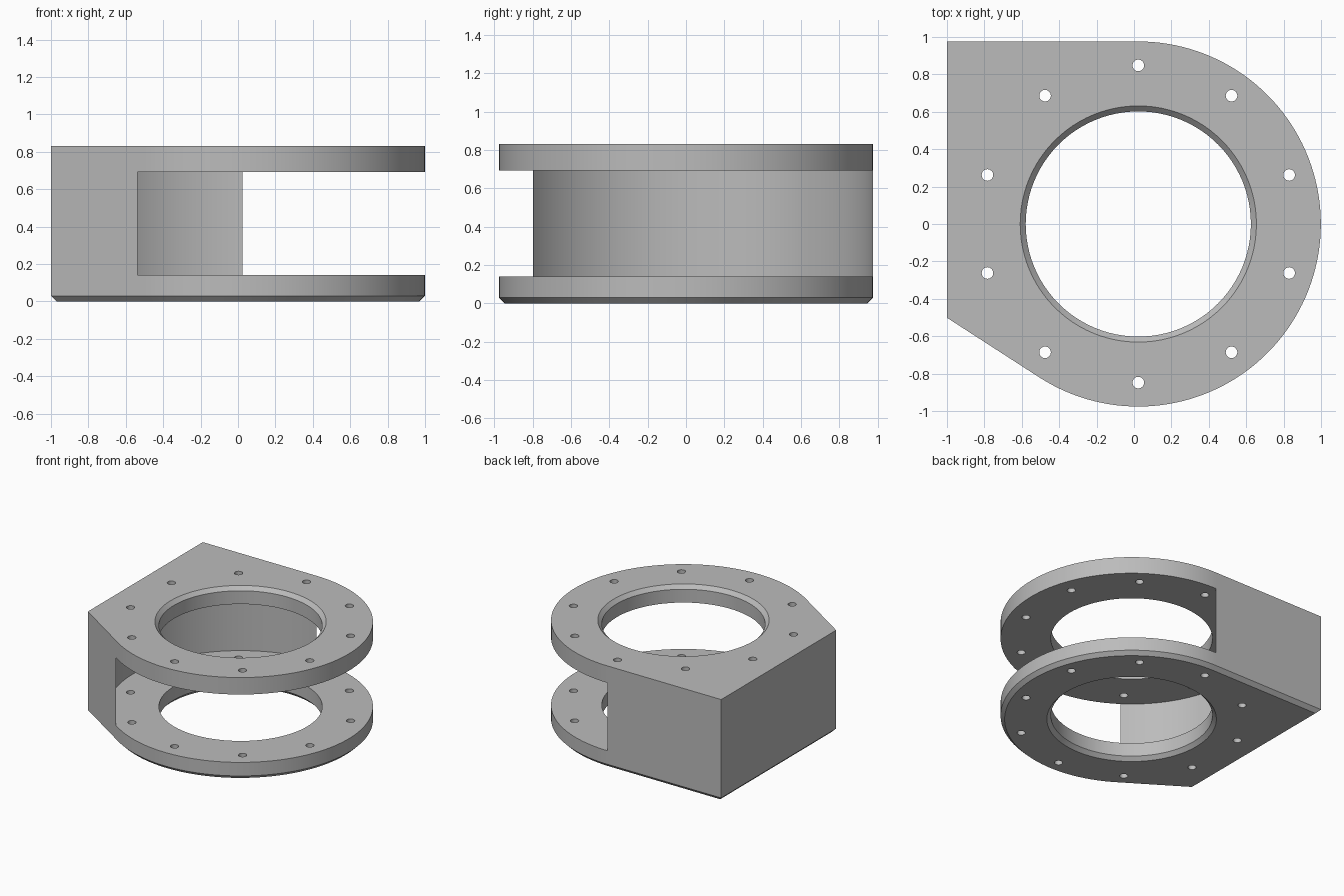
import bpy, bmesh
from math import cos, sin, radians

cube = bpy.data.objects.get("Cube")
if cube:
    bpy.data.objects.remove(cube, do_unlink=True)

CX, R = 0.023, 0.976          # ring centre and outer radius
HEIGHT, CHAMFER = 0.83, 0.03
SLOT = (0.14, 0.692)          # gap between the two flanges
TANGENT = 237.15              # where the slanted side meets the round

grey = bpy.data.materials.new("plain grey")
grey.use_nodes = True
colour = (0.5, 0.5, 0.5, 1)
grey.diffuse_color = colour
grey.node_tree.nodes["Principled BSDF"].inputs["Base Color"].default_value = colour


def arc(r, start, end, steps, cx=CX, cy=0.0):
    turn = (end - start) / steps
    return [(cx + r * cos(radians(start + turn * i)),
             cy + r * sin(radians(start + turn * i))) for i in range(steps + 1)]


def circle(r, steps, cx=CX, cy=0.0):
    return arc(r, 0, 360, steps, cx, cy)[:-1]


def loft(bm, layers):
    """Stack of (z, outline) layers joined by walls and closed with caps."""
    rings = [[bm.verts.new((x, y, z)) for x, y in pts] for z, pts in layers]
    n = len(rings[0])
    for low, high in zip(rings, rings[1:]):
        for i in range(n):
            j = (i + 1) % n
            bm.faces.new((low[i], low[j], high[j], high[i]))
    bm.faces.new(rings[0][::-1])
    bm.faces.new(rings[-1])


def make(name, solids):
    bm = bmesh.new()
    for layers in solids:
        loft(bm, layers)
    bmesh.ops.recalc_face_normals(bm, faces=bm.faces)
    mesh = bpy.data.meshes.new(name)
    bm.to_mesh(mesh)
    bm.free()
    mesh.materials.append(grey)
    ob = bpy.data.objects.new(name, mesh)
    bpy.context.collection.objects.link(ob)
    return ob


def body_outline(inset):
    """Round front and right, square back left corner, slanted front left."""
    r, left = R - inset, -1 + inset
    nx, ny = cos(radians(TANGENT)), sin(radians(TANGENT))
    slant_y = (r - nx * (left - CX)) / ny
    return arc(r, TANGENT - 360, 90, 90) + [(left, r), (left, slant_y)]


# Solid housing with a chamfered lower rim
housing = make("bearing_housing", [[(0, body_outline(CHAMFER)),
                                    (CHAMFER, body_outline(0)),
                                    (HEIGHT, body_outline(0))]])

# Side slot that leaves two flanges and a curved back wall
slot_plan = arc(R - 0.002, 90, 234.8, 60)
slot_plan += [(slot_plan[-1][0], -1.2), (1.2, -1.2), (1.2, 1.2), (CX, 1.2)]
slot = make("slot_cutter", [[(z, slot_plan) for z in SLOT]])

# Central bore, flared at both mouths
bore = make("bore_cutter", [[(z, circle(r, 96)) for z, r in (
    (-0.1, 0.73), (CHAMFER, 0.602), (HEIGHT - CHAMFER, 0.602), (HEIGHT + 0.1, 0.73))]])

# Ten bolt holes through both flanges
centres = arc(0.848, 90, 450, 10)[:-1]
holes = make("bolt_hole_cutter", [[(z, circle(0.031, 24, x, y)) for z in (-0.1, HEIGHT + 0.1)]
                                  for x, y in centres])

bpy.ops.object.select_all(action='DESELECT')
bpy.context.view_layer.objects.active = housing
housing.select_set(True)
for cutter in (slot, bore, holes):
    cutter.hide_render = True
    mod = housing.modifiers.new(cutter.name, 'BOOLEAN')
    mod.operation, mod.solver, mod.object = 'DIFFERENCE', 'EXACT', cutter
    bpy.ops.object.modifier_apply(modifier=mod.name)
    bpy.data.objects.remove(cutter, do_unlink=True)

bpy.ops.object.shade_smooth_by_angle(angle=radians(25))
